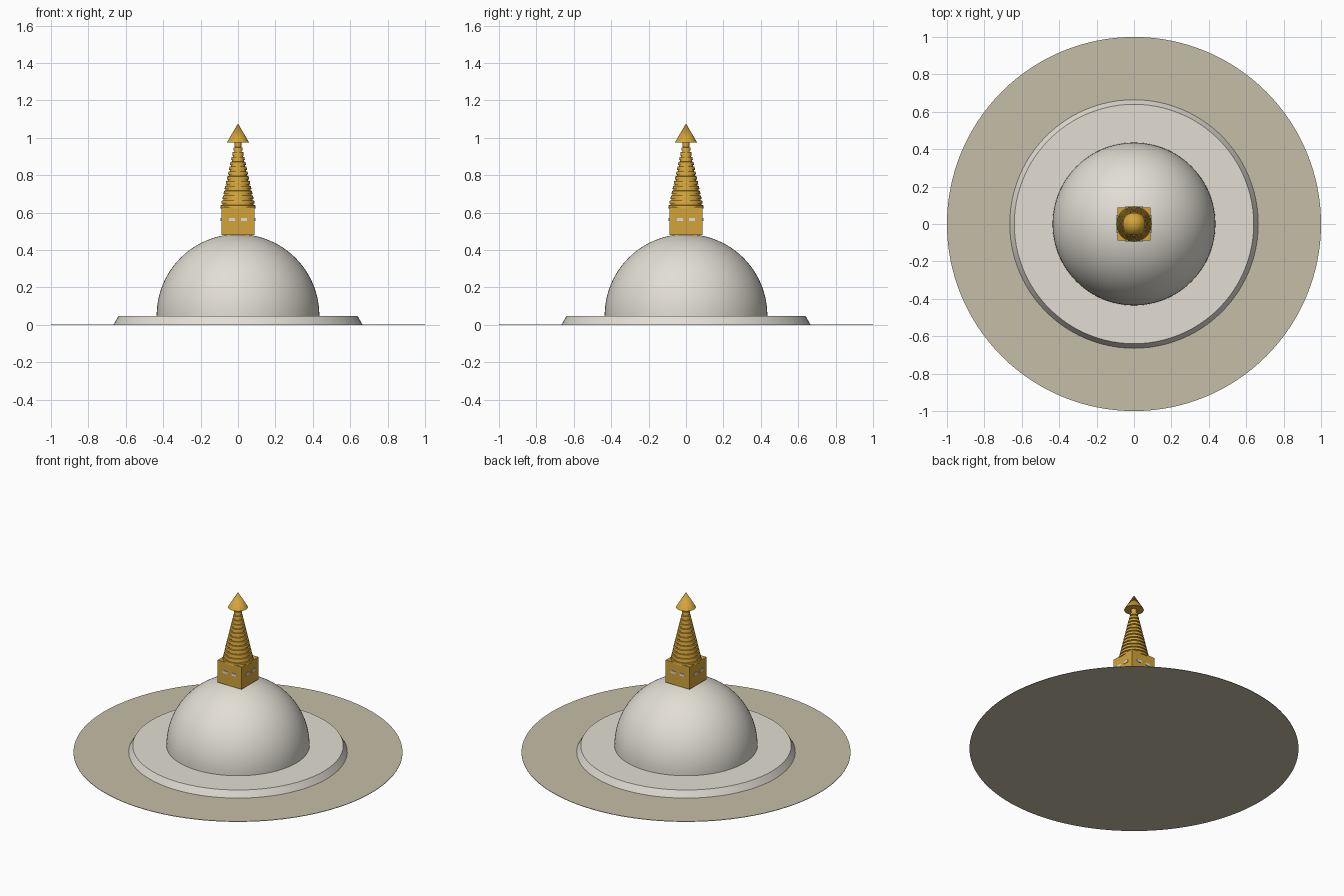
import bpy, math

if "Cube" in bpy.data.objects:
    bpy.data.objects.remove(bpy.data.objects["Cube"])


def srgb(r, g, b):
    def lin(c):
        c /= 255
        return c / 12.92 if c <= 0.04045 else ((c + 0.055) / 1.055) ** 2.4
    return (lin(r), lin(g), lin(b), 1)


def material(name, rgb):
    m = bpy.data.materials.new(name)
    m.diffuse_color = srgb(*rgb)
    m.use_nodes = True
    m.node_tree.nodes["Principled BSDF"].inputs["Base Color"].default_value = m.diffuse_color
    return m


WHITE = material("whitewash", (226, 222, 212))
GOLD = material("gold", (212, 165, 58))
SAND = material("sandy ground", (197, 190, 167))
EYE = material("pale eye", (220, 222, 222))


def finish(name, mat, smooth=True):
    ob = bpy.context.object
    ob.name = name
    ob.data.materials.append(mat)
    if smooth:
        bpy.ops.object.shade_smooth_by_angle(angle=math.radians(35))
    return ob


def frustum(name, mat, r1, r2, z1, z2, n=64):
    bpy.ops.mesh.primitive_cone_add(vertices=n, radius1=r1, radius2=r2,
                                    depth=z2 - z1, location=(0, 0, (z1 + z2) / 2))
    return finish(name, mat)


def box(name, mat, size, loc, turn=0):
    bpy.ops.mesh.primitive_cube_add(size=1, location=loc, rotation=(0, 0, turn))
    bpy.context.object.scale = size
    return finish(name, mat, False)


def lathe(name, mat, profile, n=64):
    """Revolve a profile that starts and ends on the axis."""
    verts, faces, rings = [], [], []
    for r, z in profile:
        k = 1 if r < 1e-5 else n
        rings.append((len(verts), k))
        verts += [(r * math.cos(2 * math.pi * i / n),
                   r * math.sin(2 * math.pi * i / n), z) for i in range(k)]
    for (a, ka), (b, kb) in zip(rings, rings[1:]):
        for i in range(n):
            j = (i + 1) % n
            f = [a + i % ka, a + j % ka, b + j % kb, b + i % kb]
            faces.append(list(dict.fromkeys(f)))
    me = bpy.data.meshes.new(name)
    me.from_pydata(verts, [], faces)
    ob = bpy.data.objects.new(name, me)
    bpy.context.collection.objects.link(ob)
    bpy.ops.object.select_all(action='DESELECT')
    ob.select_set(True)
    bpy.context.view_layer.objects.active = ob
    return finish(name, mat)


# Ground disc and sloped terrace
frustum("ground", SAND, 1.0, 1.0, 0, 0.003, 128)
frustum("terrace", WHITE, 0.665, 0.64, 0.002, 0.046, 96)

# Dome
dome = [(0, 0.04), (0.435, 0.04)]
dome += [(0.435 * math.cos(t), 0.05 + 0.435 * math.sin(t))
         for t in (math.pi / 2 * i / 24 for i in range(24))]
lathe("dome", WHITE, dome + [(0, 0.485)], 96)

# Square tower with a pair of eyes on each side
box("tower", GOLD, (0.178, 0.178, 0.15), (0, 0, 0.555))
for side in range(4):
    a = side * math.pi / 2
    for x in (-0.032, 0.032):
        y = -0.0895
        loc = (x * math.cos(a) - y * math.sin(a),
               x * math.sin(a) + y * math.cos(a), 0.563)
        box("eye", EYE, (0.034, 0.006, 0.016), loc, a)

# Spire of thirteen stacked rings around a tapering core
spire = [(0, 0.622)]
for i in range(13):
    z = 0.622 + i * 0.0258
    r = 0.095 - i * 0.0058
    spire += [(r, z), (r - 0.003, z + 0.017), (r - 0.011, z + 0.018), (r - 0.012, z + 0.0258)]
lathe("spire", GOLD, spire + [(0, 0.9574)], 48)

# Neck and pointed canopy
frustum("neck", GOLD, 0.018, 0.018, 0.95, 0.98, 32)
frustum("canopy", GOLD, 0.06, 0, 0.974, 1.076, 48)
